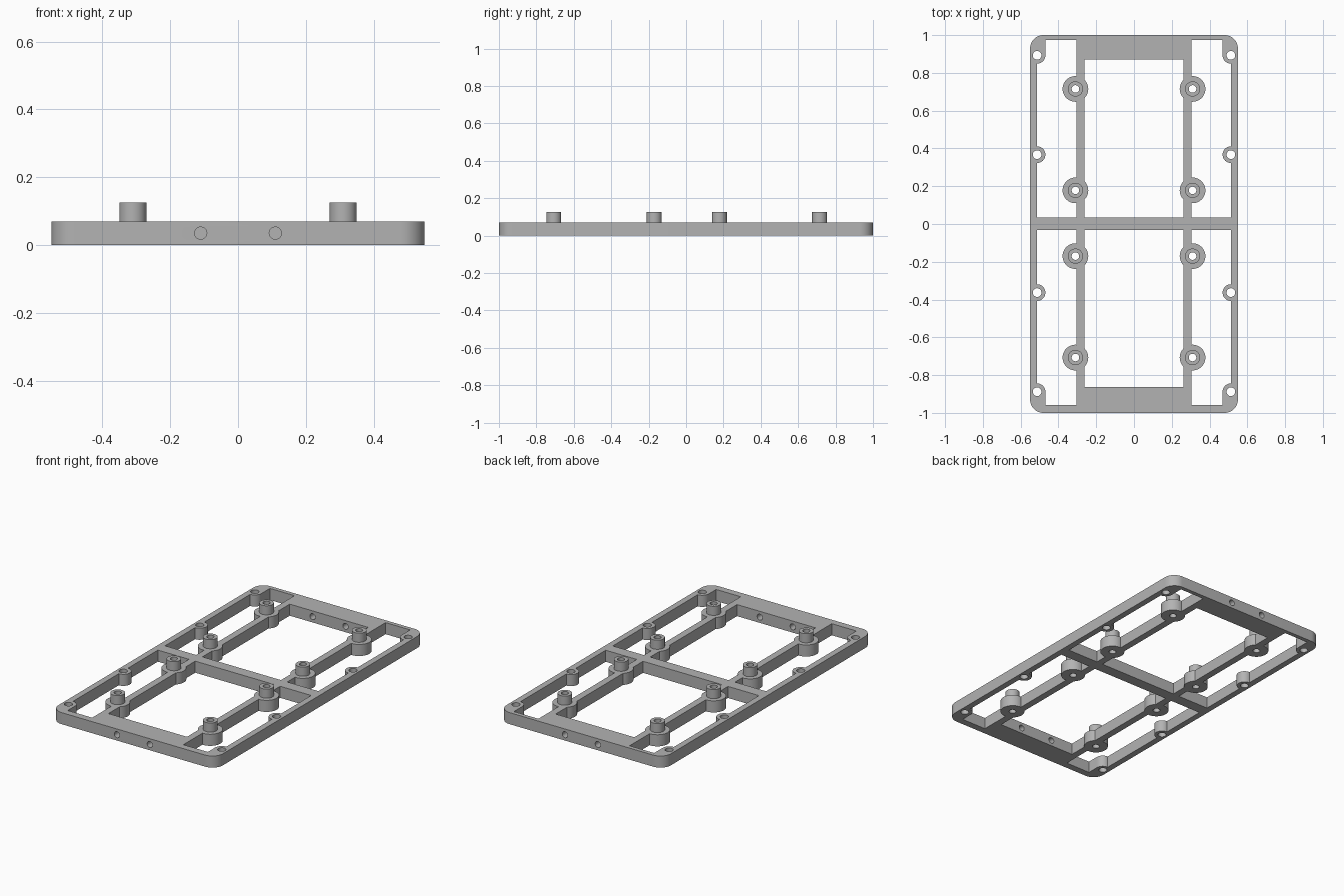
import bpy, bmesh, math
from mathutils import Matrix, Vector

if "Cube" in bpy.data.objects:
    bpy.data.objects.remove(bpy.data.objects["Cube"], do_unlink=True)

grey = bpy.data.materials.new("plain grey")
grey.use_nodes = True
colour = (0.45, 0.45, 0.45, 1)
grey.diffuse_color = colour
grey.node_tree.nodes["Principled BSDF"].inputs["Base Color"].default_value = colour

HALF_W, HEIGHT, PEG_TOP = 0.55, 0.07, 0.125
SIDE_X, RAIL_OUT, RAIL_IN = 0.513, 0.305, 0.263
POST_X = 0.31
POST_Y = (0.715, 0.178, -0.17, -0.707)
SCREW_Y = (0.893, 0.367, -0.363, -0.888)


def box(bm, x0, x1, y0, y1, z0, z1):
    size = Vector((x1 - x0, y1 - y0, z1 - z0))
    centre = Vector((x0 + x1, y0 + y1, z0 + z1)) / 2
    mat = Matrix.Translation(centre) @ Matrix.Diagonal(size.to_4d())
    return bmesh.ops.create_cube(bm, size=1, matrix=mat)["verts"]


def cylinder(bm, x, y, r, z0, z1):
    bmesh.ops.create_cone(bm, cap_ends=True, segments=48, radius1=r, radius2=r, depth=z1 - z0,
                          matrix=Matrix.Translation((x, y, (z0 + z1) / 2)))


def make(name, bm):
    mesh = bpy.data.meshes.new(name)
    bm.to_mesh(mesh)
    bm.free()
    mesh.materials.append(grey)
    ob = bpy.data.objects.new(name, mesh)
    bpy.context.collection.objects.link(ob)
    return ob


def combine(ob, other, operation):
    # Apply a boolean and discard the helper
    mod = ob.modifiers.new("combine", 'BOOLEAN')
    mod.operation, mod.object, mod.solver = operation, other, 'EXACT'
    mod.use_self = True
    bpy.context.view_layer.objects.active = ob
    bpy.ops.object.modifier_apply(modifier=mod.name)
    bpy.data.objects.remove(other, do_unlink=True)


# Rounded plate
bm = bmesh.new()
box(bm, -HALF_W, HALF_W, -1, 1, 0, HEIGHT)
upright = [e for e in bm.edges if abs(e.verts[0].co.z - e.verts[1].co.z) > 0.01]
bmesh.ops.bevel(bm, geom=upright, offset=0.07, segments=12, profile=0.5, affect='EDGES')
frame = make("mounting_frame", bm)

# Window openings on both sides of the centre bar
bm = bmesh.new()
for y0, y1, wide0, wide1 in ((0.035, 0.87, 0.035, 0.975), (-0.863, -0.033, -0.958, -0.033)):
    box(bm, -RAIL_IN, RAIL_IN, y0, y1, -0.1, 0.2)
    for s in (-1, 1):
        xs = sorted((s * RAIL_OUT, s * SIDE_X))
        box(bm, *xs, wide0, wide1, -0.1, 0.2)
openings = make("openings", bm)

# Bosses left standing in the openings
bm = bmesh.new()
for s in (-1, 1):
    for y in POST_Y:
        cylinder(bm, s * POST_X, y, 0.068, -0.2, 0.3)
    for y in SCREW_Y:
        cylinder(bm, s * SIDE_X, y, 0.044, -0.2, 0.3)
    for y, end in ((SCREW_Y[0], 1.1), (SCREW_Y[-1], -1.1)):
        box(bm, *sorted((s * (SIDE_X - 0.044), s * 0.6)), *sorted((y, end)), -0.2, 0.3)
combine(openings, make("bosses", bm), 'DIFFERENCE')
combine(frame, openings, 'DIFFERENCE')

# Raised pegs
bm = bmesh.new()
for s in (-1, 1):
    for y in POST_Y:
        cylinder(bm, s * POST_X, y, 0.04, 0.03, PEG_TOP)
combine(frame, make("pegs", bm), 'UNION')

# Screw holes through pegs, side bosses and end blocks
bm = bmesh.new()
for s in (-1, 1):
    for y in POST_Y:
        cylinder(bm, s * POST_X, y, 0.02, -0.1, 0.3)
    for y in SCREW_Y:
        cylinder(bm, s * SIDE_X, y, 0.023, -0.1, 0.3)
    for end in (-1, 1):
        turn = Matrix.Translation((s * 0.11, end * 0.95, HEIGHT / 2)) @ Matrix.Rotation(math.pi / 2, 4, 'X')
        bmesh.ops.create_cone(bm, cap_ends=True, segments=32, radius1=0.018, radius2=0.018,
                              depth=0.3, matrix=turn)
combine(frame, make("holes", bm), 'DIFFERENCE')

bpy.ops.object.select_all(action='DESELECT')
frame.select_set(True)
bpy.context.view_layer.objects.active = frame
bpy.ops.object.shade_smooth_by_angle(angle=math.radians(30))
